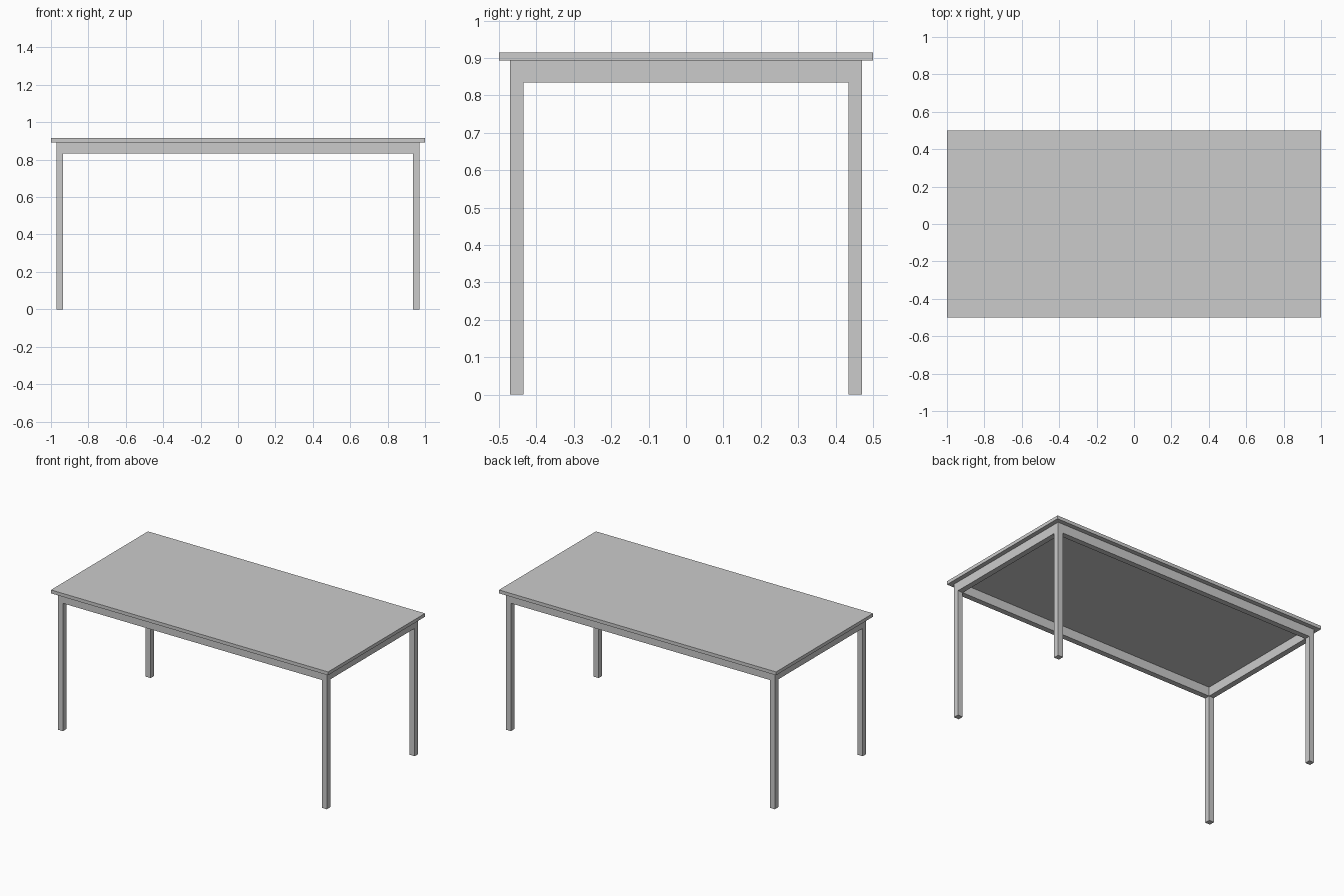
import bpy

if "Cube" in bpy.data.objects:
    bpy.data.objects.remove(bpy.data.objects["Cube"])

TOP_Z, TOP_UNDER, APRON_Z = 0.915, 0.893, 0.834   # heights
OUT_X, OUT_Y, LEG = 0.971, 0.471, 0.036           # frame outer half sizes, leg width


def box(name, x0, x1, y0, y1, z0, z1):
    bpy.ops.mesh.primitive_cube_add(
        size=1, location=((x0 + x1) / 2, (y0 + y1) / 2, (z0 + z1) / 2))
    ob = bpy.context.object
    ob.name = name
    ob.scale = (x1 - x0, y1 - y0, z1 - z0)
    bpy.ops.object.transform_apply(location=False, rotation=False, scale=True)
    return ob


def centred(name, cx, cy, sx, sy, z0, z1):
    return box(name, cx - sx / 2, cx + sx / 2, cy - sy / 2, cy + sy / 2, z0, z1)


# Tabletop slab
centred("tabletop", 0, 0, 2, 1, TOP_UNDER, TOP_Z)

cx, cy = OUT_X - LEG / 2, OUT_Y - LEG / 2

# Square legs at the corners
for sx, side in ((-1, "left"), (1, "right")):
    for sy, end in ((-1, "front"), (1, "back")):
        centred(f"{end}_{side}_leg", sx * cx, sy * cy, LEG, LEG, 0, TOP_UNDER)

# Apron rails between the legs, flush with them
for s, end, side in ((-1, "front", "left"), (1, "back", "right")):
    centred(f"{end}_apron", 0, s * cy, 2 * (OUT_X - LEG), LEG, APRON_Z, TOP_UNDER)
    centred(f"{side}_apron", s * cx, 0, LEG, 2 * (OUT_Y - LEG), APRON_Z, TOP_UNDER)
